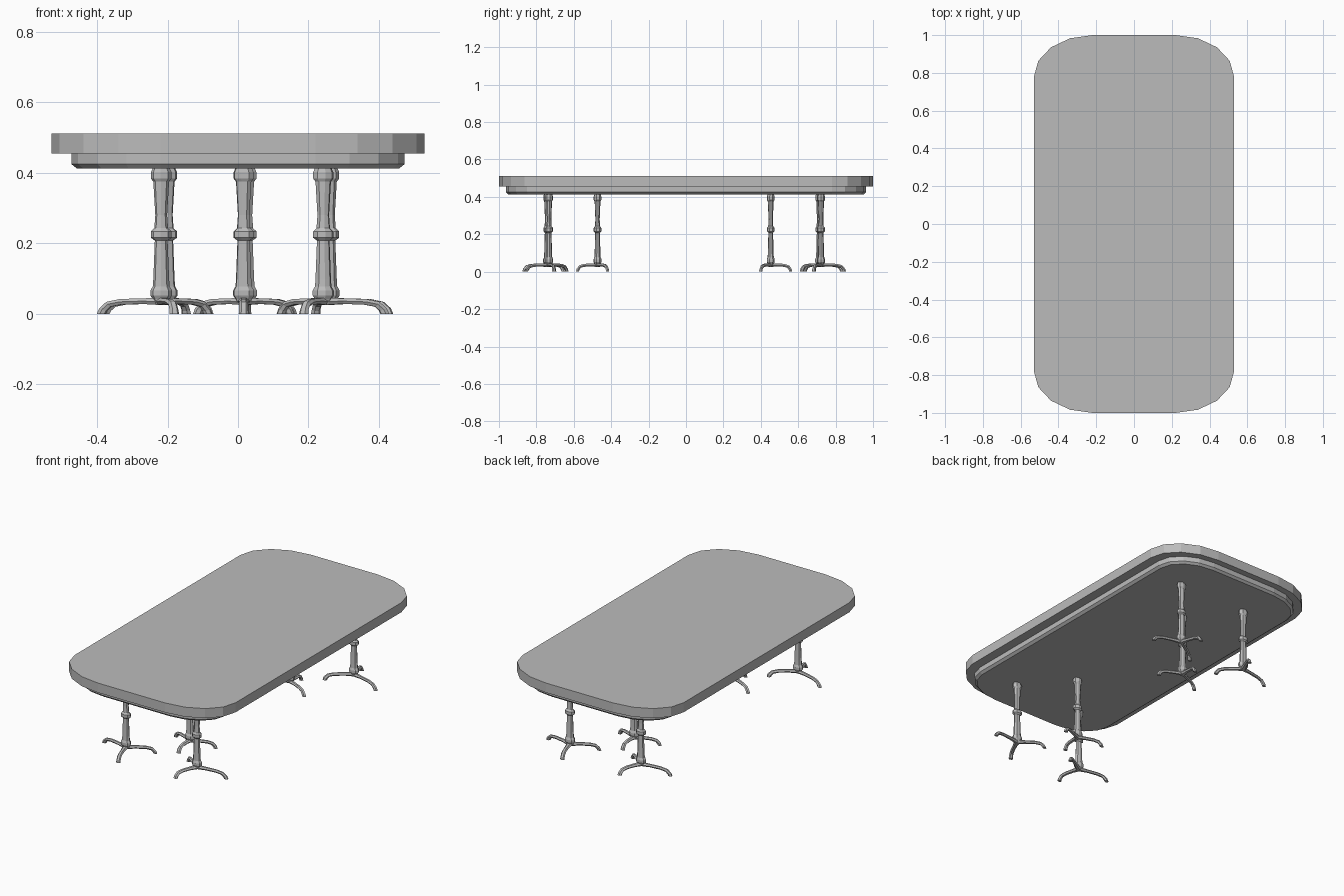
import bpy, bmesh
from math import sin, cos, pi, radians, atan2

if "Cube" in bpy.data.objects:
    bpy.data.objects.remove(bpy.data.objects["Cube"])

GREY = bpy.data.materials.new("plain grey")
GREY.use_nodes = True
GREY.diffuse_color = (0.5, 0.5, 0.5, 1)
GREY.node_tree.nodes["Principled BSDF"].inputs["Base Color"].default_value = (0.5, 0.5, 0.5, 1)

STRETCH = 1.4  # everything is wider in x than in y


def loft(bm, rings):
    """Skin a list of equal-length point rings and cap both ends."""
    rows = [[bm.verts.new(p) for p in ring] for ring in rings]
    n = len(rows[0])
    for a, b in zip(rows, rows[1:]):
        for i in range(n):
            j = (i + 1) % n
            bm.faces.new((a[i], a[j], b[j], b[i]))
    bm.faces.new(rows[0][::-1])
    bm.faces.new(rows[-1])


def finish(bm, name, location=(0, 0, 0)):
    bmesh.ops.recalc_face_normals(bm, faces=bm.faces)
    mesh = bpy.data.meshes.new(name)
    bm.to_mesh(mesh)
    bm.free()
    mesh.materials.append(GREY)
    obj = bpy.data.objects.new(name, mesh)
    obj.location = location
    bpy.context.collection.objects.link(obj)
    return obj


def rounded_outline(half_x, half_y, z, steps=4):
    """Rectangle with elliptical corners centred on fixed corner points."""
    cx, cy = 0.22, 0.78
    ring = []
    for quarter, (sx, sy) in enumerate([(1, 1), (-1, 1), (-1, -1), (1, -1)]):
        for i in range(steps + 1):
            a = (quarter + i / steps) * pi / 2
            ring.append((sx * cx + (half_x - cx) * cos(a),
                         sy * cy + (half_y - cy) * sin(a), z))
    return ring


# Table top slab and the chamfered apron beneath it
def slab(name, levels):
    bm = bmesh.new()
    loft(bm, [rounded_outline(*level) for level in levels])
    finish(bm, name)


slab("table_top", [(0.53, 1, 0.455), (0.53, 1, 0.512)])
slab("apron", [(0.458, 0.95, 0.413), (0.473, 0.962, 0.425), (0.473, 0.962, 0.456)])

# Turned column: (radius, height)
COLUMN = [(0.014, 0.03), (0.017, 0.042), (0.022, 0.052), (0.022, 0.066), (0.017, 0.078),
          (0.016, 0.1), (0.013, 0.208), (0.021, 0.216), (0.021, 0.234), (0.014, 0.243),
          (0.012, 0.28), (0.016, 0.375), (0.021, 0.384), (0.021, 0.402), (0.017, 0.414)]

# Foot path: (reach fraction, height, half width, half thickness)
FOOT = [(0.0, 0.035, 0.014, 0.010), (0.3, 0.036, 0.010, 0.008), (0.65, 0.034, 0.009, 0.008),
        (0.84, 0.027, 0.009, 0.008), (0.93, 0.012, 0.009, 0.008), (0.96, 0.0, 0.010, 0.008)]


def add_foot(bm, angle, reach):
    rings = []
    for k, (f, z, w, t) in enumerate(FOOT):
        # Section plane follows the path, and lies flat on the floor at the tip
        a, b = FOOT[max(k - 1, 0)], FOOT[min(k + 1, len(FOOT) - 1)]
        slope = atan2(b[1] - a[1], (b[0] - a[0]) * reach)
        if k == len(FOOT) - 1:
            slope = -pi / 2
        ring = []
        for i in range(6):
            s = i * pi / 3
            side, up = w * cos(s), t * sin(s) * 1.15
            r, h = f * reach - up * sin(slope), z + up * cos(slope)
            ring.append((STRETCH * (r * cos(angle) - side * sin(angle)),
                         r * sin(angle) + side * cos(angle), h))
        rings.append(ring)
    loft(bm, rings)


def pedestal(name, x, y, turn, reach):
    bm = bmesh.new()
    loft(bm, [[(STRETCH * r * cos(radians(turn) + i * pi / 4),
                r * sin(radians(turn) + i * pi / 4), z) for i in range(8)] for r, z in COLUMN])
    finish(bm, name + "_column", (x, y, 0))
    bm = bmesh.new()
    for i in range(3):
        add_foot(bm, radians(turn + 120 * i), reach)
    finish(bm, name + "_tripod_foot", (x, y, 0))


# Three pedestals at the front, repeated at the back by a half turn
PIVOT = (0.02, -0.01)
for side, x, y, turn, reach in [("left", 0.242, -0.732, 12, 0.133),
                                ("right", -0.218, -0.742, 42, 0.133),
                                ("middle", 0.016, -0.473, 30, 0.112)]:
    other = {"left": "right", "right": "left"}.get(side, side)
    pedestal("front_" + side, x, y, turn, reach)
    pedestal("back_" + other, 2 * PIVOT[0] - x, 2 * PIVOT[1] - y, turn + 180, reach)
